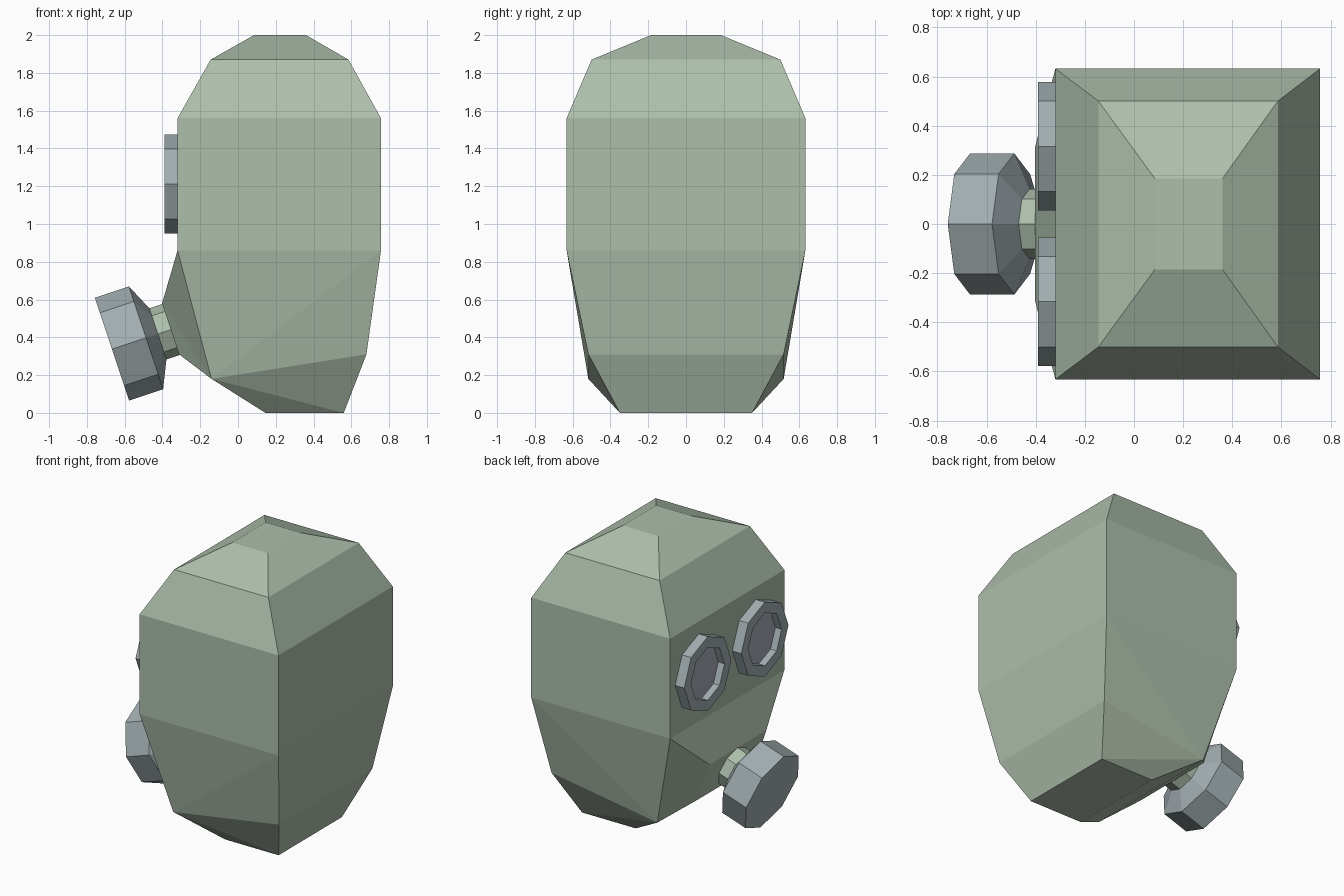
import bpy, bmesh
from math import atan2, cos, sin, tau
from mathutils import Matrix, Vector

if "Cube" in bpy.data.objects:
    bpy.data.objects.remove(bpy.data.objects["Cube"])


def material(name, rgb):
    m = bpy.data.materials.new(name)
    m.diffuse_color = (*rgb, 1)
    m.use_nodes = True
    m.node_tree.nodes["Principled BSDF"].inputs["Base Color"].default_value = m.diffuse_color
    return m


GREEN = material("green_rubber", (0.42, 0.52, 0.41))
METAL = material("grey_metal", (0.36, 0.42, 0.44))
GLASS = material("lens_glass", (0.38, 0.40, 0.46))


def finish(bm, name, mat):
    bmesh.ops.recalc_face_normals(bm, faces=bm.faces)
    me = bpy.data.meshes.new(name)
    bm.to_mesh(me)
    bm.free()
    me.materials.append(mat)
    ob = bpy.data.objects.new(name, me)
    bpy.context.collection.objects.link(ob)
    return ob


def lathe(name, profile, matrix, mat, sides=8, closed=False):
    """Turn (radius, height) points about local z; ends are capped unless closed."""
    bm = bmesh.new()
    rings = [[bm.verts.new((r * cos(tau * i / sides), r * sin(tau * i / sides), h))
              for i in range(sides)] for r, h in profile]
    pairs = list(zip(rings, rings[1:]))
    if closed:
        pairs.append((rings[-1], rings[0]))
    else:
        bm.faces.new(rings[0])
        bm.faces.new(rings[-1])
    for a, b in pairs:
        for i in range(sides):
            j = (i + 1) % sides
            bm.faces.new((a[i], a[j], b[j], b[i]))
    ob = finish(bm, name, mat)
    ob.matrix_world = matrix
    return ob


# Head: outline points of the half section (x, half width, z), front then rear
front = [(0.085, 0.185, 2.0), (-0.145, 0.5, 1.87), (-0.32, 0.632, 1.56), (-0.32, 0.632, 0.86),
         (-0.14, 0.517, 0.18), (0.145, 0.35, 0)]
rear = [(0.36, 0.185, 2.0), (0.585, 0.5, 1.87), (0.757, 0.632, 1.56), (0.757, 0.632, 0.86),
        (0.68, 0.517, 0.31), (0.56, 0.35, 0)]
snout = [(-0.402, 0.315, 0.58), (-0.312, 0.315, 0.31)]

bm = bmesh.new()
F, R, S = ([[bm.verts.new((x, s * y, z)) for s in (1, -1)] for x, y, z in pts]
           for pts in (front, rear, snout))


def strip(line):
    # faces spanning left to right between successive point pairs
    for a, b in zip(line, line[1:]):
        bm.faces.new((a[0], a[1], b[1], b[0]))


strip(F[:4] + S + F[4:] + R[::-1] + [F[0]])
for s in (0, 1):
    f, r, n = ([p[s] for p in line] for line in (F, R, S))
    for i in range(3):
        bm.faces.new((f[i], f[i + 1], r[i + 1], r[i]))
    for i in (3, 4):
        if i == 3:
            bm.faces.new((f[3], f[4], r[3]))
            bm.faces.new((f[4], r[4], r[3]))
        else:
            bm.faces.new((f[4], r[5], r[4]))
            bm.faces.new((f[4], f[5], r[5]))
    # snout cheeks
    bm.faces.new((f[3], n[0], f[4]))
    bm.faces.new((n[0], n[1], f[4]))
finish(bm, "mask_head", GREEN)

# Eyepieces: octagonal ring with a sunken lens, facing -x
for side, y in (("left", 0.316), ("right", -0.316)):
    m = Matrix.Translation((-0.32, y, 1.212)) @ Matrix.Rotation(-tau / 4, 4, 'Y')
    lathe(side + "_eye_ring", [(0.261, -0.01), (0.261, 0.07), (0.185, 0.07), (0.185, -0.01)],
          m, METAL, closed=True)
    lathe(side + "_eye_lens", [(0.186, -0.01), (0.186, 0.022)], m, GLASS)

# Filter on its tilted axis, starting at the snout face
axis = Vector((-0.949, 0, -0.316))
tilt = Matrix.Translation((-0.356, 0, 0.441)) @ Matrix.Rotation(atan2(axis.x, axis.z), 4, 'Y')
lathe("filter_stem", [(0.143, -0.03), (0.143, 0.085)], tilt, GREEN)
lathe("filter_canister", [(0.143, 0.072), (0.287, 0.138), (0.287, 0.328)], tilt, METAL)
